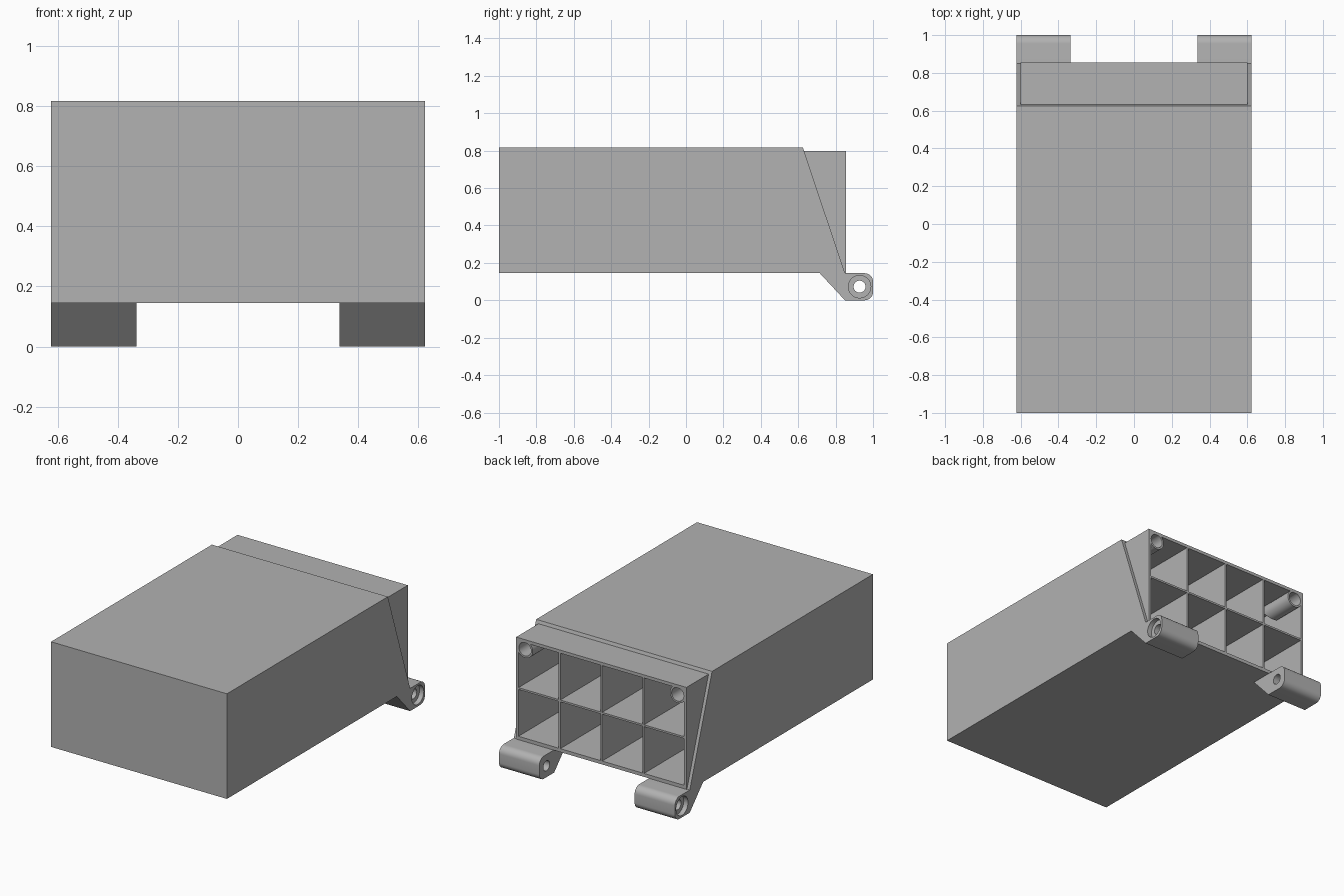
import bpy, bmesh, math
from mathutils import Vector

cube = bpy.data.objects.get("Cube")
if cube:
    bpy.data.objects.remove(cube, do_unlink=True)

grey = bpy.data.materials.new("plain grey")
grey.use_nodes = True
GREY = (0.445, 0.445, 0.445, 1)
grey.diffuse_color = GREY
grey.node_tree.nodes["Principled BSDF"].inputs["Base Color"].default_value = GREY


def finish(name, bm):
    bmesh.ops.recalc_face_normals(bm, faces=bm.faces)
    mesh = bpy.data.meshes.new(name)
    bm.to_mesh(mesh)
    bm.free()
    mesh.materials.append(grey)
    obj = bpy.data.objects.new(name, mesh)
    bpy.context.collection.objects.link(obj)
    return obj


def add_prism(bm, points, offset):
    """Extrude a closed outline of 3D points by an offset."""
    face = bm.faces.new([bm.verts.new(p) for p in points])
    out = bmesh.ops.extrude_face_region(bm, geom=[face], use_keep_orig=True)
    verts = [v for v in out["geom"] if isinstance(v, bmesh.types.BMVert)]
    bmesh.ops.translate(bm, verts=verts, vec=Vector(offset))
    return verts


def side_prism(name, outline, x0, x1):
    bm = bmesh.new()
    add_prism(bm, [(x0, y, z) for y, z in outline], (x1 - x0, 0, 0))
    return finish(name, bm)


def arc(cx, cy, r, start, end, steps):
    angles = [math.radians(start + (end - start) * i / steps) for i in range(steps + 1)]
    return [(cx + r * math.cos(a), cy + r * math.sin(a)) for a in angles]


def circle(cx, cy, r, steps=40):
    return arc(cx, cy, r, 0, 360, steps)[:-1]


def combine(target, tool, operation):
    """Apply a boolean and discard the tool."""
    tool.hide_render = True
    mod = target.modifiers.new("combine", 'BOOLEAN')
    mod.operation, mod.solver, mod.object = operation, 'EXACT', tool
    bpy.context.view_layer.objects.active = target
    bpy.ops.object.modifier_apply(modifier=mod.name)
    bpy.data.objects.remove(tool, do_unlink=True)


def smooth(obj):
    bpy.ops.object.select_all(action='DESELECT')
    obj.select_set(True)
    bpy.context.view_layer.objects.active = obj
    bpy.ops.object.shade_smooth_by_angle(angle=math.radians(30))


HALF, BASE, TOP = 0.622, 0.145, 0.817
PLUG_HALF, PLUG_TOP, BACK = 0.602, 0.797, 0.855
WALL, RIB = 0.016, 0.012

# Housing with slanted rear edge and inset rear collar
housing = side_prism("housing", [(-1, BASE), (0.85, BASE), (0.625, TOP), (-1, TOP)], -HALF, HALF)
collar = side_prism("collar", [(0.4, BASE), (BACK, BASE), (BACK, PLUG_TOP), (0.4, PLUG_TOP)],
                    -PLUG_HALF, PLUG_HALF)
combine(housing, collar, 'UNION')

# Eight deep compartments open at the back, separated by thin ribs
COLS, ROWS = 4, 2
left, low = -PLUG_HALF + WALL, BASE + 0.022
wide = (2 * (PLUG_HALF - WALL) + RIB) / COLS
tall = (PLUG_TOP - 0.02 - low + RIB) / ROWS
bm = bmesh.new()
for col in range(COLS):
    for row in range(ROWS):
        x0, z0 = left + col * wide, low + row * tall
        x1, z1 = x0 + wide - RIB, z0 + tall - RIB
        add_prism(bm, [(x0, -0.98, z0), (x1, -0.98, z0), (x1, -0.98, z1), (x0, -0.98, z1)],
                  (0, 1.9, 0))
combine(housing, finish("compartment_cutter", bm), 'DIFFERENCE')

# Rear hinge lugs and screw posts, mirrored left and right
PIN_Y, PIN_Z = 0.928, 0.073
POST_X, POST_Z, POST_R = 0.54, 0.736, 0.055
lug_outline = ([(0.715, BASE), (0.85, 0)] + arc(0.955, 0.045, 0.045, -90, 0, 8)
               + arc(0.955, 0.1, 0.045, 0, 90, 8))

for side, label in ((1, "left"), (-1, "right")):
    # Lug with a through hole and a counterbore on the outer face
    lug = side_prism(label + "_hinge_lug", lug_outline, side * 0.337, side * HALF)
    for radius, inner in ((0.032, 0.3), (0.06, HALF - 0.03)):
        cutter = side_prism("bore_cutter", circle(PIN_Y, PIN_Z, radius), side * inner, side * 0.7)
        combine(lug, cutter, 'DIFFERENCE')
    smooth(lug)

    # Screw post merged with the upper corner, with a slanted inner end
    outline = arc(POST_X, POST_Z, POST_R, 90, 360, 30) + [(POST_X + POST_R, POST_Z + POST_R)]
    bm = bmesh.new()
    inner_verts = add_prism(bm, [(side * x, BACK, z) for x, z in outline], (0, -0.2, 0))
    for v in inner_verts:
        v.co.y -= 0.8 * (v.co.z - POST_Z + POST_R)
    post = finish(label + "_screw_post", bm)
    bm = bmesh.new()
    add_prism(bm, [(side * x, 0.9, z) for x, z in circle(POST_X, POST_Z, 0.043)], (0, -0.2, 0))
    combine(post, finish("screw_hole_cutter", bm), 'DIFFERENCE')
    smooth(post)
